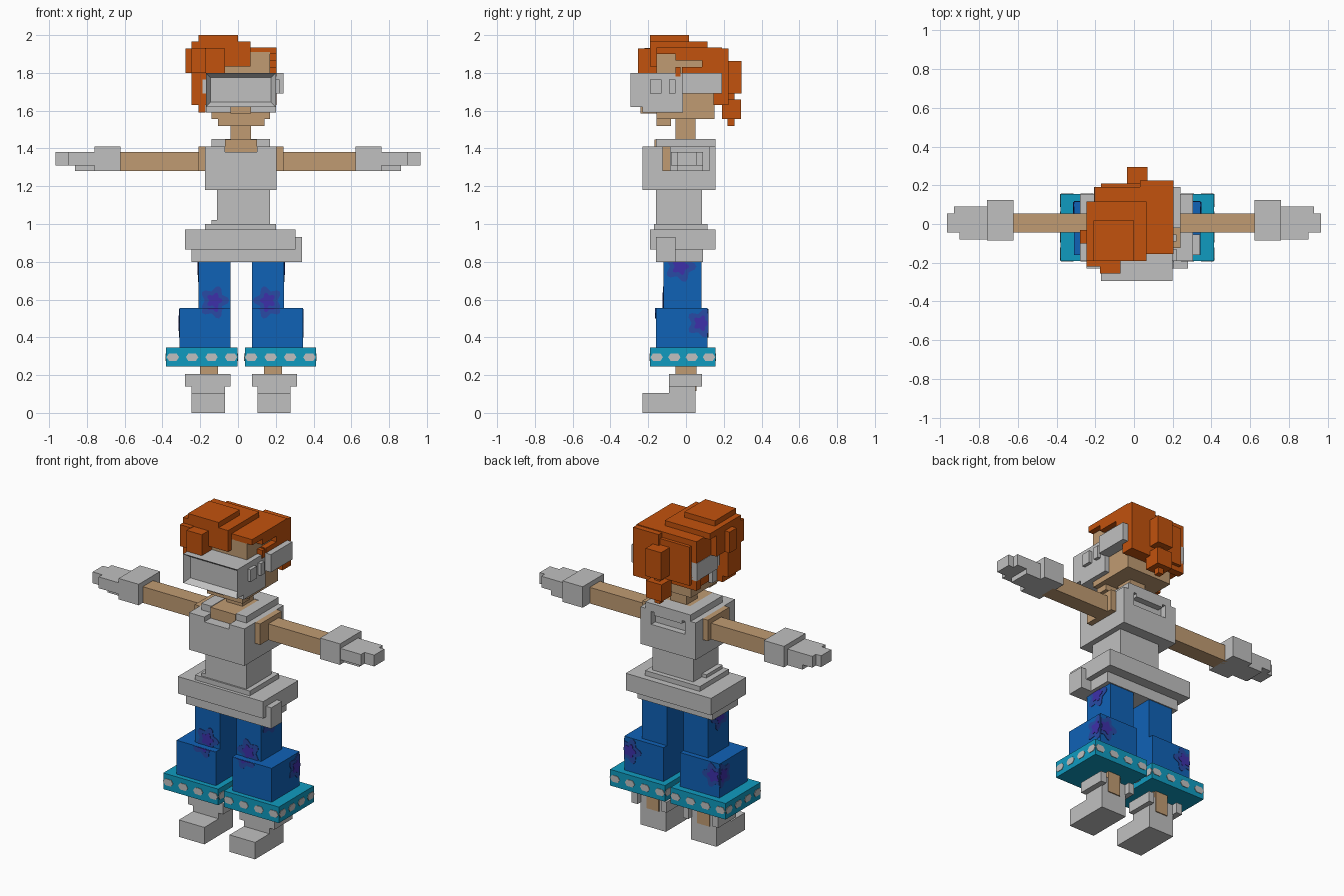
import bpy, bmesh, math
from mathutils import Vector

cube = bpy.data.objects.get("Cube")
if cube:
    bpy.data.objects.remove(cube, do_unlink=True)


def material(name, rgb):
    m = bpy.data.materials.new(name)
    m.use_nodes = True
    m.diffuse_color = (*rgb, 1)
    m.node_tree.nodes["Principled BSDF"].inputs["Base Color"].default_value = (*rgb, 1)
    return m


GREY = material("light_grey", (0.53, 0.53, 0.53))
SKIN = material("skin_tan", (0.53, 0.33, 0.17))
HAIR = material("orange_hair", (0.54, 0.084, 0.004))
BLUE = material("trouser_blue", (0.005, 0.122, 0.47))
CYAN = material("cuff_cyan", (0.005, 0.33, 0.53))
PETAL = material("petal_blue", (0.021, 0.07, 0.376))
PURPLE = material("flower_purple", (0.048, 0.03, 0.40))

MID = 0.0165  # x of the body's own symmetry plane


def finish(name, bm, mat):
    bmesh.ops.recalc_face_normals(bm, faces=bm.faces)
    mesh = bpy.data.meshes.new(name)
    bm.to_mesh(mesh)
    bm.free()
    mesh.materials.append(mat)
    ob = bpy.data.objects.new(name, mesh)
    bpy.context.collection.objects.link(ob)
    return ob


def blocks(name, mat, *boxes, flip=False):
    """Boxes given as x0, x1, y0, y1, z0, z1; flip mirrors them across the body."""
    bm = bmesh.new()
    for x0, x1, y0, y1, z0, z1 in boxes:
        if flip:
            x0, x1 = 2 * MID - x1, 2 * MID - x0
        vs = bmesh.ops.create_cube(bm, size=1)["verts"]
        for v in vs:
            v.co = ((x0 + x1) / 2 + v.co.x * (x1 - x0),
                    (y0 + y1) / 2 + v.co.y * (y1 - y0),
                    (z0 + z1) / 2 + v.co.z * (z1 - z0))
    return finish(name, bm, mat)


def plates(name, mat, axis, pos, out, shapes, lim, thick, flip=False):
    """Thin outlines on an upright face at axis = pos, kept inside the face limits."""
    bm = bmesh.new()
    for pts in shapes:
        verts = []
        for u, z in pts:
            u = min(max(u, lim[0]), lim[1])
            z = min(max(z, lim[2]), lim[3])
            co = Vector((pos, u, z)) if axis == "x" else Vector((u, pos, z))
            if flip:
                co.x = 2 * MID - co.x
            verts.append(bm.verts.new(co))
        face = bm.faces.new(verts)
        ext = bmesh.ops.extrude_face_region(bm, geom=[face])["geom"]
        o = -out if flip and axis == "x" else out
        shift = Vector((o * thick, 0, 0)) if axis == "x" else Vector((0, o * thick, 0))
        for v in ext:
            if isinstance(v, bmesh.types.BMVert):
                v.co += shift
    return finish(name, bm, mat)


def bloom(u, z, r, n=30):
    return [(u + r * (1 + 0.22 * math.cos(5 * a)) * math.cos(a),
             z + r * (1 + 0.22 * math.cos(5 * a)) * math.sin(a))
            for a in (2 * math.pi * i / n for i in range(n))]


def flower(name, axis, pos, out, u, z, lim, flip, r=0.065):
    plates(name + "_petals", PETAL, axis, pos, out, [bloom(u, z, r)], lim, 0.003, flip)
    plates(name + "_heart", PURPLE, axis, pos, out, [bloom(u, z, r * 0.55)], lim, 0.005, flip)


# Legs, modelled on the right side and mirrored to the left
for side, flip in (("right", False), ("left", True)):
    n = side + "_"
    blocks(n + "trouser_thigh", BLUE, (-0.21, -0.04, -0.12, 0.083, 0.53, 0.83), flip=flip)
    blocks(n + "trouser_knee", BLUE, (-0.31, -0.04, -0.16, 0.115, 0.34, 0.555), flip=flip)
    blocks(n + "trouser_cuff", CYAN, (-0.38, -0.003, -0.19, 0.155, 0.245, 0.345), flip=flip)
    blocks(n + "shin", SKIN, (-0.20, -0.105, -0.055, 0.045, 0.10, 0.30),
           (-0.20, -0.115, 0.03, 0.056, 0.115, 0.26), flip=flip)
    blocks(n + "shoe", GREY,
           (-0.245, -0.07, -0.23, 0.05, 0, 0.105),
           (-0.245, -0.07, -0.09, 0.05, 0.10, 0.205),
           (-0.28, -0.24, -0.09, 0.085, 0.14, 0.205),
           (-0.075, -0.04, -0.09, 0.085, 0.14, 0.205), flip=flip)

    # Dashed stripe around the cuff
    def dashes(centres, h=0.02, w=0.033):
        return [[(c - w, 0.295), (c - w * 0.6, 0.295 + h), (c + w * 0.6, 0.295 + h),
                 (c + w, 0.295), (c + w * 0.6, 0.295 - h), (c - w * 0.6, 0.295 - h)]
                for c in centres]
    for k, (axis, pos, out) in enumerate((("y", -0.19, -1), ("y", 0.155, 1),
                                          ("x", -0.38, -1), ("x", -0.003, 1))):
        cs = (-0.345, -0.243, -0.14, -0.037) if axis == "y" else (-0.155, -0.062, 0.031, 0.122)
        lim = (-0.38, -0.003, 0, 1) if axis == "y" else (-0.19, 0.155, 0, 1)
        plates(f"{n}cuff_stripe_{k}", GREY, axis, pos, out, dashes(cs), lim, 0.003, flip)

    # Flowers printed on the trousers
    flower(n + "front_flower", "y", -0.12, -1, -0.125, 0.595, (-0.205, -0.045, 0.555, 0.8), flip)
    flower(n + "knee_flower", "y", -0.16, -1, -0.125, 0.575, (-0.305, -0.045, 0.35, 0.554), flip)
    flower(n + "hip_flower", "x", -0.21, -1, -0.03, 0.775, (-0.115, 0.08, 0.56, 0.80), flip, 0.07)
    flower(n + "outer_flower", "x", -0.31, -1, 0.08, 0.475, (-0.155, 0.114, 0.35, 0.55), flip)
    flower(n + "back_flower", "y", 0.115, 1, -0.27, 0.475, (-0.309, -0.045, 0.35, 0.55), flip)

# Hips, belt and waist
blocks("hips", GREY, (-0.245, 0.27, -0.16, 0.09, 0.80, 0.88))
blocks("belt", GREY, (-0.28, 0.305, -0.19, 0.155, 0.865, 0.97),
       (-0.175, 0.20, -0.17, 0.115, 0.96, 1.0), (-0.14, -0.10, -0.16, 0.0, 0.99, 1.02))
blocks("belt_pouch", GREY, (0.27, 0.34, -0.16, -0.055, 0.80, 0.93))
blocks("waist", GREY, (-0.11, 0.17, -0.16, 0.085, 0.98, 1.20))

# Shirt with a notched neckline at front and back
blocks("shirt", GREY,
       (-0.175, 0.205, -0.165, 0.115, 1.18, 1.41),
       (-0.175, 0.205, -0.23, -0.16, 1.18, 1.38),
       (-0.175, -0.07, -0.23, -0.16, 1.37, 1.41),
       (0.10, 0.205, -0.23, -0.16, 1.37, 1.41),
       (-0.175, 0.205, 0.11, 0.155, 1.18, 1.32),
       (-0.175, -0.10, 0.11, 0.155, 1.31, 1.41),
       (0.13, 0.205, 0.11, 0.155, 1.31, 1.41))
blocks("shoulder_straps", GREY, (-0.14, -0.07, -0.16, 0.155, 1.40, 1.45),
       (0.10, 0.17, -0.16, 0.155, 1.40, 1.45), (-0.08, 0.11, 0.06, 0.155, 1.38, 1.45))
blocks("collar", SKIN, (-0.07, 0.10, -0.168, 0.06, 1.38, 1.447))
blocks("neck", SKIN, (-0.04, 0.07, -0.055, 0.05, 1.44, 1.57))

# Arms and gloves; the hand boxes are mirrored by sign
for side, s, edge in (("left", 1, 0.205), ("right", -1, 0.175)):
    def span(a, b):
        return (a, b) if s > 0 else (-b, -a)
    blocks(side + "_arm", SKIN, (*span(edge, edge + 0.035), -0.125, 0.085, 1.28, 1.41),
           (*span(edge + 0.03, 0.64), -0.045, 0.055, 1.28, 1.38))
    blocks(side + "_glove", GREY,
           (*span(0.622, 0.76), -0.085, 0.125, 1.28, 1.41),
           (*span(0.75, 0.863), -0.045, 0.09, 1.28, 1.38),
           (*span(0.75, 0.90), -0.08, -0.04, 1.31, 1.38),
           (*span(0.85, 0.93), -0.045, 0.09, 1.31, 1.38),
           (*span(0.92, 0.966), -0.045, 0.055, 1.31, 1.38))

# Head
blocks("head", SKIN, (-0.14, 0.17, -0.155, 0.15, 1.555, 1.91),
       (-0.105, 0.14, -0.155, -0.08, 1.52, 1.56))
blocks("nose", SKIN, (-0.04, 0.07, -0.24, -0.15, 1.585, 1.625))

# Goggles: inset window, side cups and straps
goggles = blocks("goggles", GREY, (-0.17, 0.20, -0.295, -0.20, 1.62, 1.80))
bm = bmesh.new()
bm.from_mesh(goggles.data)
front = [f for f in bm.faces if f.normal.y < -0.9]
bmesh.ops.inset_region(bm, faces=front, thickness=0.035, depth=0)
for v in front[0].verts:
    v.co.y += 0.035
bm.to_mesh(goggles.data)
bm.free()
blocks("goggle_cups", GREY, (-0.17, 0.20, -0.23, -0.015, 1.62, 1.80),
       (-0.17, -0.04, -0.23, -0.015, 1.59, 1.63), (0.07, 0.20, -0.23, -0.015, 1.59, 1.63))
for side, flip in (("left", False), ("right", True)):
    blocks(side + "_goggle_strap", GREY, (0.17, 0.24, -0.02, 0.19, 1.69, 1.80),
           (0.19, 0.22, -0.19, -0.13, 1.69, 1.765),
           (0.19, 0.22, -0.09, -0.055, 1.69, 1.765), flip=flip)

# Hair: stepped crown, side sheets, fringe locks and tied bun
blocks("hair_crown", HAIR,
       (-0.205, 0.205, -0.155, 0.19, 1.90, 1.935),
       (-0.245, 0.065, -0.19, 0.115, 1.93, 1.967),
       (-0.21, 0.0, -0.19, 0.017, 1.96, 2.0))
blocks("hair_back", HAIR, (-0.205, 0.205, 0.145, 0.19, 1.63, 1.93),
       (0.03, 0.205, 0.18, 0.225, 1.63, 1.93), (-0.17, 0.04, 0.18, 0.21, 1.66, 1.90))
blocks("hair_left_side", HAIR, (0.165, 0.205, -0.055, 0.19, 1.865, 1.92),
       (0.165, 0.205, 0.085, 0.19, 1.80, 1.87), (0.165, 0.205, -0.02, 0.19, 1.80, 1.83),
       (0.165, 0.205, -0.055, -0.03, 1.78, 1.83), (0.17, 0.205, -0.155, -0.05, 1.90, 1.93))
blocks("hair_right_side", HAIR, (-0.205, -0.135, -0.155, 0.19, 1.80, 1.92),
       (-0.20, -0.135, 0.06, 0.19, 1.64, 1.81))
blocks("hair_fringe", HAIR, (-0.175, -0.07, -0.255, -0.14, 1.80, 1.93),
       (-0.075, 0.065, -0.19, -0.14, 1.835, 1.93))
blocks("hair_right_locks", HAIR, (-0.245, -0.17, -0.22, 0.05, 1.80, 1.933),
       (-0.278, -0.20, -0.10, -0.03, 1.80, 1.93),
       (-0.245, -0.17, -0.19, -0.06, 1.63, 1.81), (-0.21, -0.172, -0.19, -0.06, 1.59, 1.64))
blocks("hair_bun", HAIR, (-0.035, 0.07, 0.185, 0.295, 1.69, 1.862),
       (-0.035, 0.07, 0.19, 0.29, 1.555, 1.66), (0.0, 0.035, 0.22, 0.257, 1.52, 1.70))
